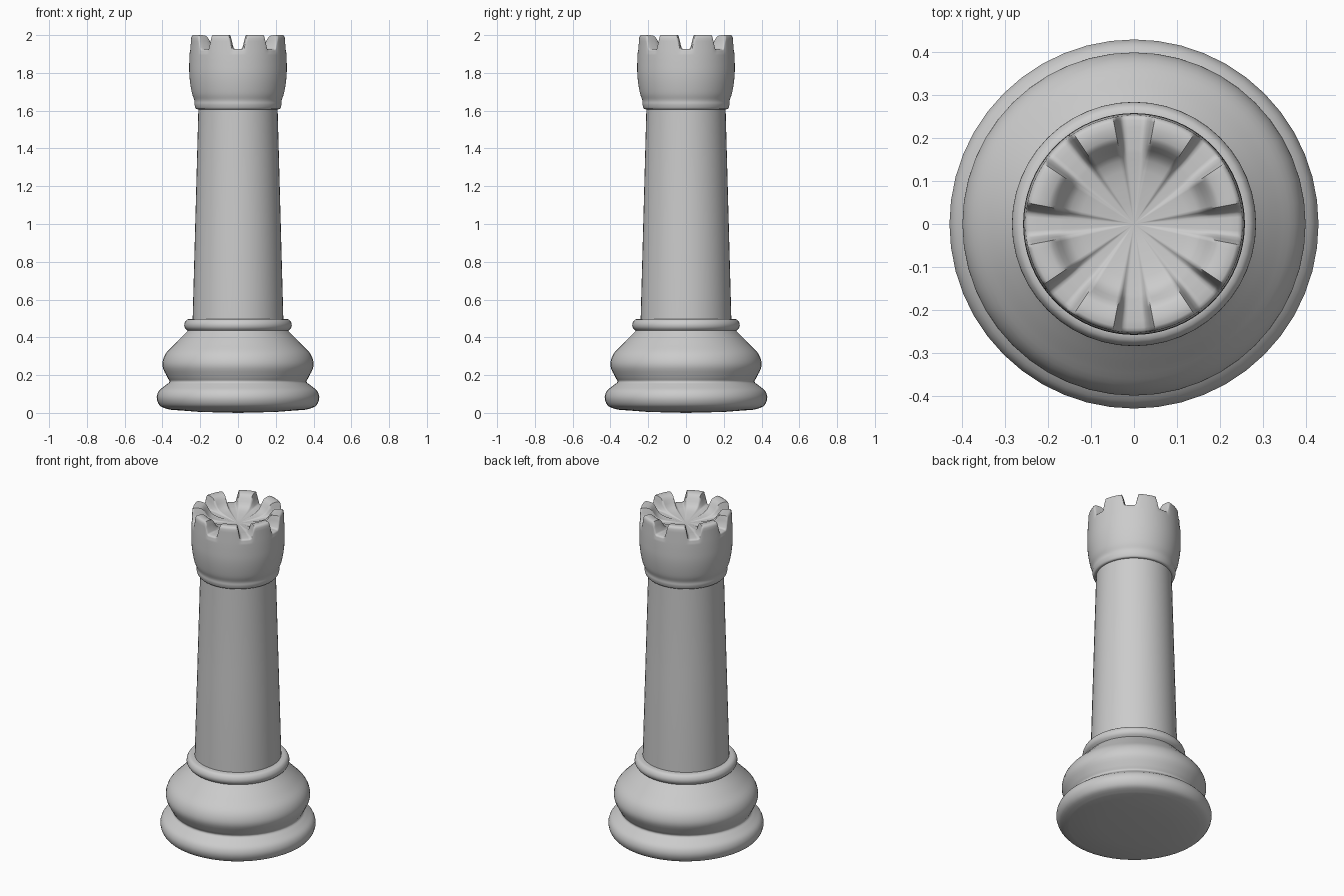
import bpy, bmesh
from math import sin, cos, pi, radians, degrees

if "Cube" in bpy.data.objects:
    bpy.data.objects.remove(bpy.data.objects["Cube"])


def smooth_curve(pts, n=4):
    """Catmull-Rom interpolation of a (radius, height) profile."""
    p = [pts[0]] + pts + [pts[-1]]
    out = []
    for i in range(1, len(p) - 2):
        a, b, c, d = p[i - 1:i + 3]
        for k in range(n):
            t = k / n
            out.append(tuple(0.5 * (2 * b[j] + (c[j] - a[j]) * t
                       + (2 * a[j] - 5 * b[j] + 4 * c[j] - d[j]) * t * t
                       + (3 * b[j] - a[j] - 3 * c[j] + d[j]) * t ** 3) for j in (0, 1)))
    return out + [pts[-1]]


def lathe(name, rings, segs, height=lambda ring, ang: ring[1], angle=40):
    """Spin rings about z; zero radius closes to a point."""
    bm = bmesh.new()
    rows = []
    for ring in rings:
        if ring[0] < 1e-5:
            rows.append([bm.verts.new((0, 0, height(ring, 0)))] * segs)
        else:
            rows.append([bm.verts.new((ring[0] * cos(2 * pi * i / segs),
                                       ring[0] * sin(2 * pi * i / segs),
                                       height(ring, 2 * pi * i / segs))) for i in range(segs)])
    for lo, hi in zip(rows, rows[1:]):
        for i in range(segs):
            j = (i + 1) % segs
            face = list(dict.fromkeys((lo[i], lo[j], hi[j], hi[i])))
            bm.faces.new(face)
    bmesh.ops.recalc_face_normals(bm, faces=bm.faces)
    me = bpy.data.meshes.new(name)
    bm.to_mesh(me)
    bm.free()
    ob = bpy.data.objects.new(name, me)
    bpy.context.collection.objects.link(ob)
    bpy.ops.object.select_all(action='DESELECT')
    ob.select_set(True)
    bpy.context.view_layer.objects.active = ob
    bpy.ops.object.shade_smooth_by_angle(angle=radians(angle))
    return ob


# Base: foot, bulge and collar, then the tapered shaft
foot = [(0, 0), (0.2, 0.005), (0.36, 0.017)]
rim = smooth_curve([(0.36, 0.017), (0.41, 0.035), (0.43, 0.075), (0.42, 0.115),
                    (0.385, 0.145), (0.363, 0.165), (0.375, 0.19), (0.4, 0.25),
                    (0.385, 0.31), (0.335, 0.365), (0.285, 0.415), (0.266, 0.435)])
collar = smooth_curve([(0.266, 0.435), (0.281, 0.45), (0.284, 0.472), (0.27, 0.494),
                       (0.24, 0.498)], 3)
shaft = [(0.24, 0.5), (0.225, 1.05), (0.21, 1.6), (0.21, 1.63)]
lathe("base_and_shaft", foot + rim[1:] + collar[1:] + shaft, 48)


# Crown: wall and top share a notch function that raises eight merlons
def merlon(ang):
    off = abs((degrees(ang) % 45) - 22.5)
    t = min(max((16.0 - off) / 5.0, 0), 1)
    return t * t * (3 - 2 * t)


def crown_height(ring, ang):
    r, z, lift = ring
    return z + lift * merlon(ang)


wall = smooth_curve([(0.205, 1.607), (0.222, 1.61), (0.23, 1.632), (0.231, 1.655),
                     (0.243, 1.69), (0.253, 1.745), (0.258, 1.8), (0.258, 1.86), (0.257, 1.9)])
rings = [(r, z, 0) for r, z in wall]
for k in range(1, 6):
    t = k / 5
    rings.append((0.257 - 0.004 * t, 1.9 + 0.02 * t, 0.065 * t))
rings += [(0.249, 1.924, 0.072), (0.242, 1.926, 0.074), (0.225, 1.927, 0.073),
          (0.205, 1.927, 0.070), (0.195, 1.927, 0.064), (0.185, 1.926, 0.052),
          (0.175, 1.926, 0.036), (0.165, 1.925, 0.022), (0.15, 1.923, 0.012),
          (0.125, 1.92, 0.007), (0.09, 1.917, 0.004), (0.05, 1.914, 0.002), (0, 1.91, 0)]
lathe("battlement_crown", rings, 192, crown_height, 60)
